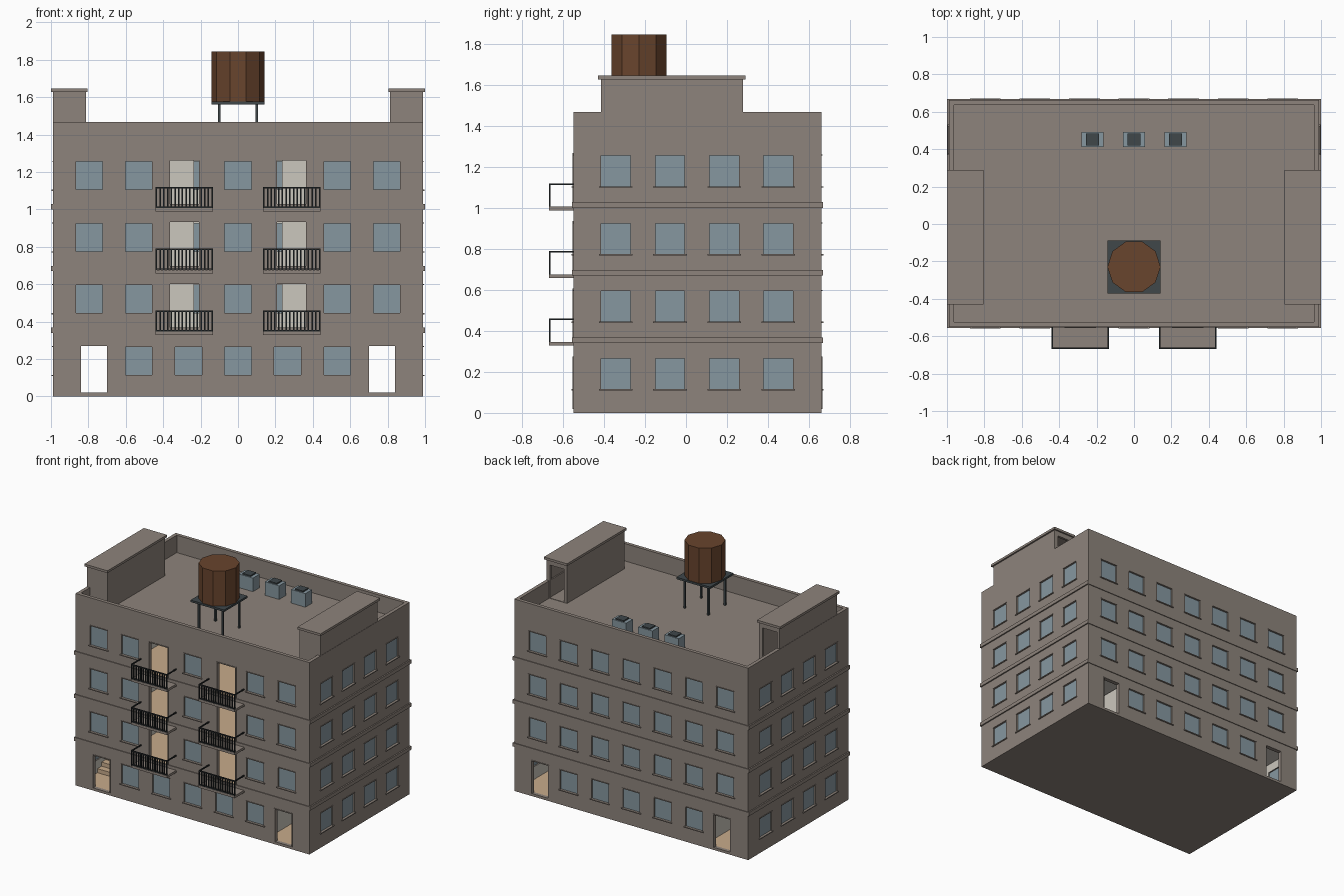
import bpy, bmesh
from mathutils import Matrix, Vector

if "Cube" in bpy.data.objects:
    bpy.data.objects.remove(bpy.data.objects["Cube"])


def material(name, r, g, b):
    m = bpy.data.materials.new(name)
    m.use_nodes = True
    m.diffuse_color = (r, g, b, 1)
    m.node_tree.nodes["Principled BSDF"].inputs["Base Color"].default_value = (r, g, b, 1)
    return m


STONE = material("warm grey stone", .27, .23, .20)
GLASS = material("pale blue glass", .24, .31, .35)
CREAM = material("cream plaster", .60, .57, .51)
WOOD = material("tan floor", .58, .41, .26)
TANK = material("brown timber", .14, .058, .026)
STEEL = material("dark steel", .05, .063, .068)
IRON = material("black iron", .017, .021, .023)


def boxes(name, items, *mats):
    """One object from many (centre, size) boxes."""
    bm = bmesh.new()
    for c, s in items:
        bmesh.ops.create_cube(bm, size=1, matrix=Matrix.Translation(c) @ Matrix.Diagonal((*s, 1)))
    me = bpy.data.meshes.new(name)
    bm.to_mesh(me)
    bm.free()
    ob = bpy.data.objects.new(name, me)
    bpy.context.collection.objects.link(ob)
    for m in mats:
        me.materials.append(m)
    return ob


def span(x0, x1, y0, y1, z0, z1):
    lo, hi = Vector((x0, y0, z0)), Vector((x1, y1, z1))
    return (lo + hi) / 2, hi - lo


def cut(ob, items):
    """Subtract boxes and apply the result."""
    cutter = boxes("cutter", items)
    mod = ob.modifiers.new("cut", "BOOLEAN")
    mod.operation, mod.solver, mod.object = "DIFFERENCE", "EXACT", cutter
    bpy.context.view_layer.objects.active = ob
    bpy.ops.object.modifier_apply(modifier=mod.name)
    bpy.data.objects.remove(cutter)


# Main dimensions
W, FRONT, BACK, TOP, ROOF = .99, -.55, .662, 1.468, 1.335
T, STOREY, SLAB = .027, .33, .018
LEVELS = [i * STOREY for i in range(4)]
WALLS = {"front": (1, -1, FRONT), "back": (1, 1, BACK), "left": (0, 1, W), "right": (0, -1, -W)}


def on_wall(wall, u, z, w, d, h, out=0):
    """Box centred on a wall plane, shifted outwards by out."""
    axis, sign, plane = WALLS[wall]
    p = plane + sign * out
    return (Vector((u, p, z)), (w, d, h)) if axis else (Vector((p, u, z)), (d, w, h))


# Window and door layout
columns = [i * .265 for i in range(-3, 4)]
side_columns = [-.342 + i * .264 for i in range(4)]
windows, doors = [], []
for n, z in enumerate(LEVELS):
    for u in columns:
        if n == 0 and abs(u) > .7:
            continue
        windows.append(("back", u, z + .19))
        if n == 0 or not .2 < abs(u) < .3:
            windows.append(("front", u, z + .19))
    windows += [(w, u, z + .19) for w in ("left", "right") for u in side_columns]
    if n:
        doors += [("front", s * .287, z + .146, .155, .25) for s in (-1, 1)]
    else:
        doors += [(w, s * .77, .145, .14, .25) for w in ("front", "back") for s in (-1, 1)]

# Building shell, with open rooms and a sunken roof
building = boxes("building", [span(-W, W, FRONT, BACK, 0, TOP)], STONE, CREAM, WOOD)
inner = (-W + T, W - T, FRONT + T, BACK - T)
cut(building, [span(*inner, SLAB, ROOF - .015), span(*inner, ROOF, TOP + .1)])
cut(building, [on_wall(w, u, z, .143, .1, .149) for w, u, z in windows]
    + [on_wall(w, u, z, dw, .1, dh) for w, u, z, dw, dh in doors])
for f in building.data.polygons:
    c = f.center
    inside = abs(c.x) < W - T + .001 and inner[2] - .001 < c.y < inner[3] + .001
    f.material_index = 0
    if inside and SLAB - .005 < c.z < ROOF - .01:
        f.material_index = 2 if f.normal.z > .5 else 1

# Glazing, sills, heads and door surrounds
boxes("window_panes", [on_wall(w, u, z, .15, .006, .155, -.014) for w, u, z in windows], GLASS)
boxes("window_sills", [on_wall(w, u, z - .078, .164, .016, .007) for w, u, z in windows], STONE)
boxes("window_heads", [on_wall(w, u, z + .077, .15, .008, .005) for w, u, z in windows], STONE)
trim = []
for w, u, z, dw, dh in doors:
    trim.append(on_wall(w, u, z + dh / 2 + .003, dw + .012, .008, .006))
    trim += [on_wall(w, u + s * (dw / 2 + .003), z, .006, .008, dh) for s in (-1, 1)]
boxes("door_surrounds", trim, STONE)

# Floor bands: four strips round the outside at each level
bands = []
for z in LEVELS[1:]:
    lo, hi = z + .01, z + .038
    bands += [span(-1, 1, FRONT - .006, FRONT + .004, lo, hi), span(-1, 1, BACK - .004, BACK + .006, lo, hi)]
    bands += [span(s * .995 - .005, s * .995 + .005, FRONT, BACK, lo, hi) for s in (-1, 1)]
boxes("floor_bands", bands, STONE)

# Interior floors, room walls and stairs
floors = boxes("inner_floors", [span(*inner, z, z + SLAB) for z in LEVELS[1:]], CREAM, WOOD)
for f in floors.data.polygons:
    f.material_index = int(f.normal.z > .5)
rooms, steps = [], []
for n, z in enumerate(LEVELS):
    for s in (-1, 1):
        x0, x1 = sorted((s * .235, s * .6))
        rooms.append(span(x0, x1, .0, .02, z + SLAB, z + STOREY - .015))
        rooms.append(span(s * .61 - .01, s * .61 + .01, inner[2], inner[3], z + SLAB, z + STOREY - .015))
        if n < 3:
            for i in range(10):
                steps.append(((s * .903, -.3 + i * .05, z + SLAB + (i + .5) * .031), (.118, .05, .031)))
boxes("room_walls", rooms, CREAM)
boxes("stairs", steps, WOOD)

# Stair houses on the roof, open towards the back
for s, side in ((1, "left"), (-1, "right")):
    x0, x1 = sorted((s * .812, s * .988))
    house = boxes(side + "_stair_house", [span(x0, x1, -.415, .278, ROOF - .005, 1.63)], STONE)
    cut(house, [span(x0 + .015, x1 - .015, -.4, .26, ROOF + .002, 1.615)])
    cut(house, [span(x0 + .025, x1 - .03, .2, .35, ROOF + .003, 1.59)])
    x0, x1 = sorted((s * .804, s))
    boxes(side + "_stair_house_cap", [span(x0, x1, -.43, .29, 1.627, 1.645)], STONE)

# Balconies with iron railings
slabs, rails = [], []
BX, BY = .153, -.668
for z in LEVELS[1:]:
    for s in (-1, 1):
        c = s * .287
        slabs.append(span(c - BX, c + BX, BY, FRONT, z - .002, z + .016))
        top = z + .13
        rails.append(span(c - BX, c + BX, BY, BY + .008, top - .008, top))
        rails.append(span(c - BX, c + BX, BY, BY + .008, z + .018, z + .024))
        for e in (-1, 1):
            x = c + e * (BX - .004)
            rails.append(span(x - .004, x + .004, BY, FRONT, top - .008, top))
        for i in range(16):
            x = c - BX + .004 + i * (2 * BX - .008) / 15
            rails.append(span(x - .004, x + .004, BY, BY + .008, z + .016, top))
boxes("balcony_slabs", slabs, STONE)
boxes("balcony_railings", rails, IRON)

# Water tank on a steel stand
TY = -.229
stand = [((0, TY, 1.568), (.285, .283, .015))]
stand += [((x, TY + y, 1.448), (.013, .013, .23)) for x in (-.1, .1) for y in (-.1, .1)]
boxes("tank_stand", stand, STEEL)
bpy.ops.mesh.primitive_cylinder_add(vertices=10, radius=.142, depth=.27, location=(0, TY, 1.71),
                                    rotation=(0, 0, 1.5708))
tank = bpy.context.object
tank.name = "water_tank"
tank.data.materials.append(TANK)

# Rooftop cooling units
units = [-.222, 0, .222]
boxes("cooling_units", [((x, .452, ROOF + .052), (.12, .08, .104)) for x in units], GLASS)
boxes("cooling_fans", [((x, .452, ROOF + .108), (.068, .066, .012)) for x in units], STEEL)
